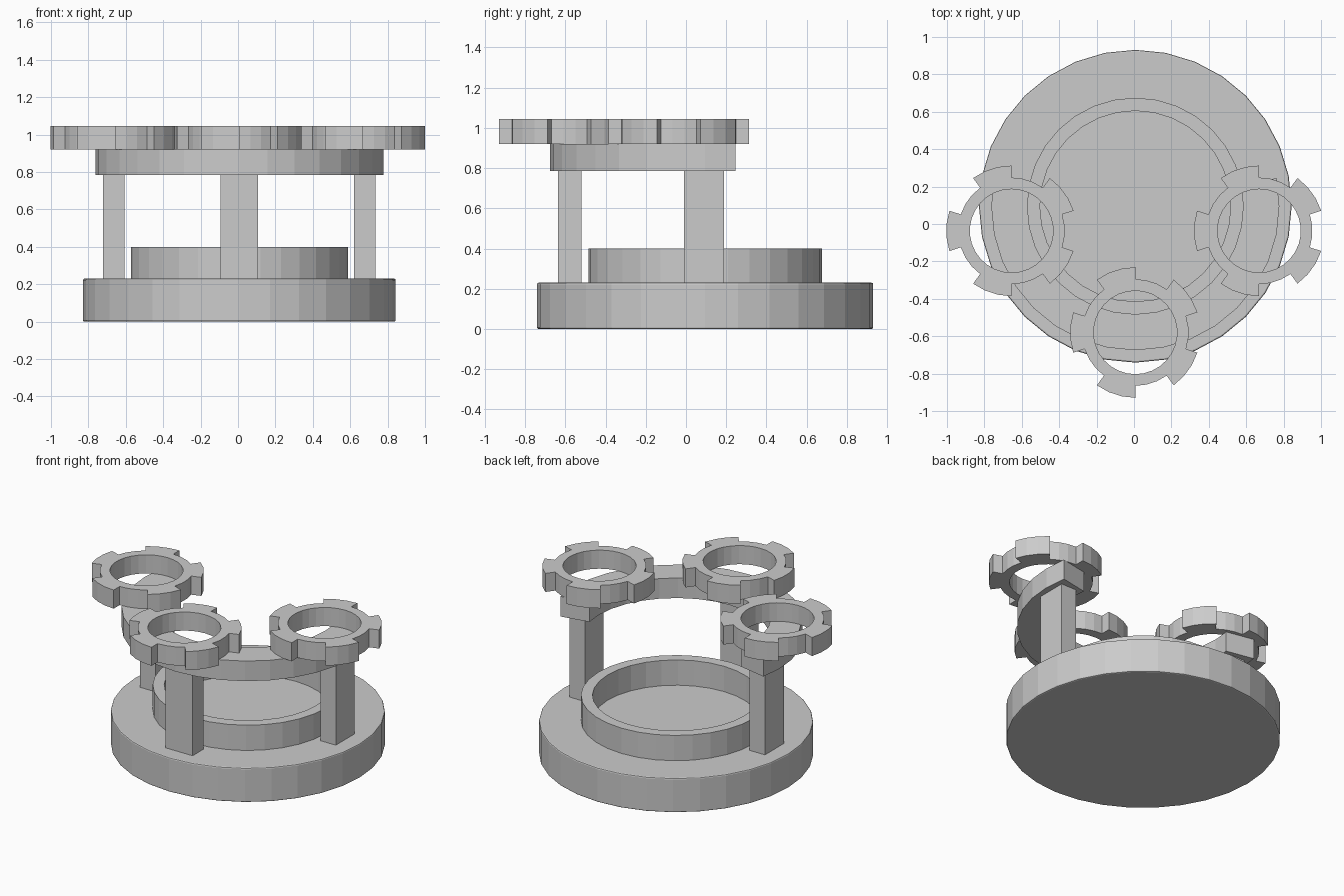
import bpy, bmesh
from math import cos, sin, radians

if "Cube" in bpy.data.objects:
    bpy.data.objects.remove(bpy.data.objects["Cube"])

CX, CY = 0.007, 0.095   # axis shared by base, cup ring, posts and arc


def polar(r, deg, cx=0.0, cy=0.0):
    a = radians(deg)
    return (cx + r * cos(a), cy + r * sin(a))


def band(name, inner, outer, z0, z1, closed=True):
    """Extruded strip between two matching 2D point lists."""
    bm = bmesh.new()
    rows = [[bm.verts.new((p[0], p[1], z)) for p in pts]
            for pts, z in ((outer, z0), (outer, z1), (inner, z1), (inner, z0))]
    n = len(inner)
    for i in range(n if closed else n - 1):
        j = (i + 1) % n
        for k in range(4):
            a, b = rows[k], rows[(k + 1) % 4]
            bm.faces.new((a[i], a[j], b[j], b[i]))
    if not closed:
        bm.faces.new([r[0] for r in rows])
        bm.faces.new([r[-1] for r in rows])
    bmesh.ops.recalc_face_normals(bm, faces=bm.faces[:])
    me = bpy.data.meshes.new(name)
    bm.to_mesh(me)
    bm.free()
    ob = bpy.data.objects.new(name, me)
    bpy.context.collection.objects.link(ob)
    return ob


def post(name, x, y, sx, sy, z0, z1):
    bpy.ops.mesh.primitive_cube_add(size=1, location=(x, y, (z0 + z1) / 2))
    ob = bpy.context.object
    ob.name = name
    ob.scale = (sx, sy, z1 - z0)


def gear(name, cx, cy):
    """Five square teeth, each as wide as the gap beside it, around a round hole."""
    inner, outer = [], []
    for t in range(5):
        start = 18 + 72 * t
        for offset, r in ((0, 0.349), (36, 0.285)):
            for s in range(4):
                a = start + offset + 12 * s
                outer.append(polar(r, a, cx, cy))
                inner.append(polar(0.223, a, cx, cy))
    return band(name, inner, outer, 0.92, 1.045)


# Base disc with softened rims
bpy.ops.mesh.primitive_cylinder_add(vertices=32, radius=0.836, depth=0.23,
                                    location=(CX, CY, 0.115))
base = bpy.context.object
base.name = "base"
bev = base.modifiers.new("rim", 'BEVEL')
bev.width = 0.008
bev.segments = 2
bev.limit_method = 'ANGLE'
bev.angle_limit = radians(40)

# Raised ring on the base
angles = [i * 11.25 for i in range(32)]
band("cup_ring", [polar(0.51, a, CX, CY) for a in angles],
     [polar(0.58, a, CX, CY) for a in angles], 0.22, 0.40)

# Three posts
post("front_post", CX, CY - 0.673, 0.20, 0.115, 0.22, 0.79)
for side, sx in (("left", -1), ("right", 1)):
    post(side + "_post", CX + sx * 0.67, CY - 0.005, 0.115, 0.20, 0.22, 0.79)

# Open arc carried by the posts
arc = [168.75 + i * 11.25 for i in range(19)]
band("upper_arc", [polar(0.577, a, CX, CY) for a in arc],
     [polar(0.77, a, CX, CY) for a in arc], 0.785, 0.92, closed=False)

# Notched rings on top of the arc
for name, a in (("left_gear", 191.25), ("front_gear", 270), ("right_gear", 348.75)):
    gear(name, *polar(0.675, a, CX, CY))
